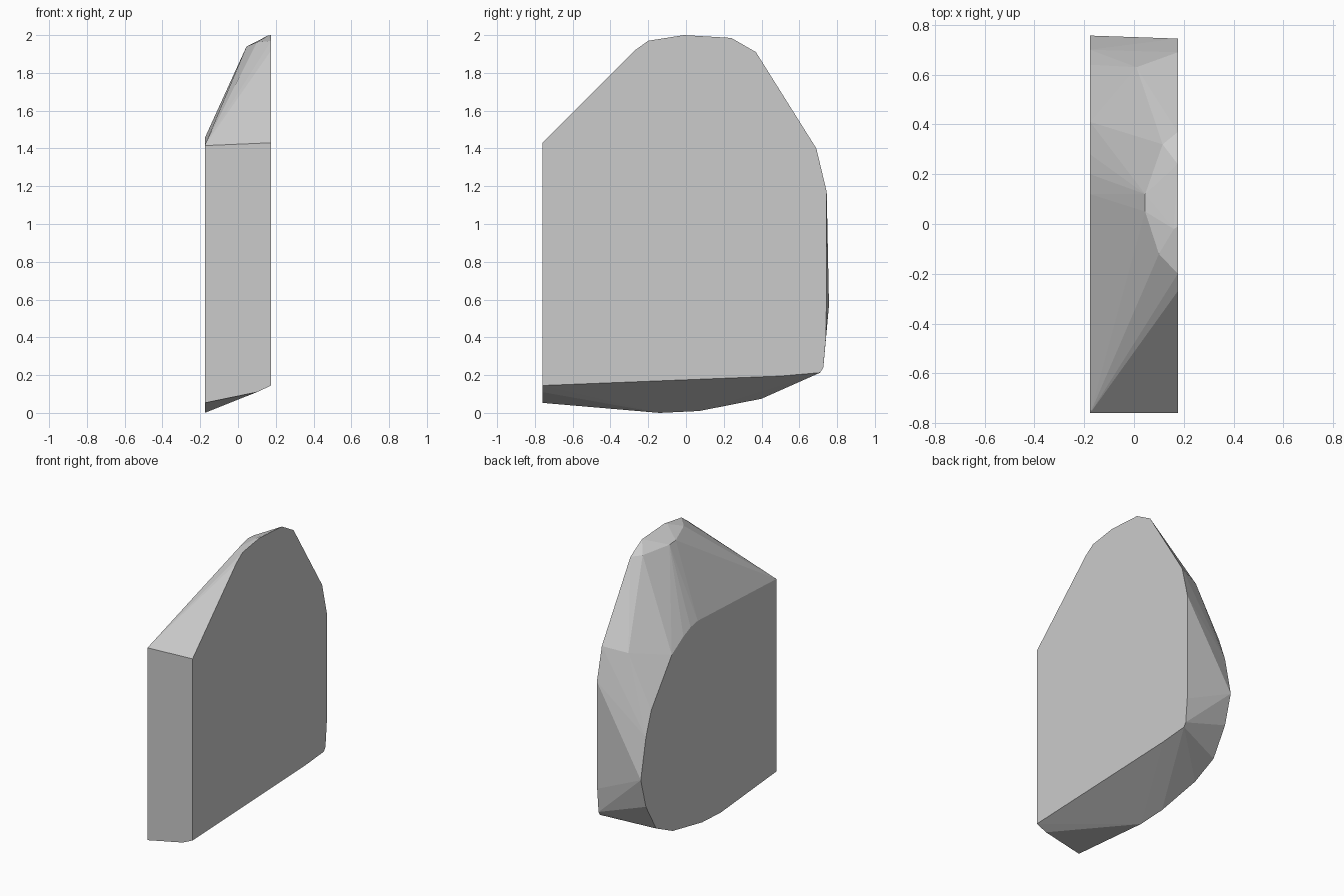
import bpy, bmesh

if "Cube" in bpy.data.objects:
    bpy.data.objects.remove(bpy.data.objects["Cube"])

# Flat outlines (y, z) of the two broad sides of the chipped slab
HALF = 0.176
RIGHT_SIDE = [(-0.76, 0.145), (-0.76, 1.43), (-0.27, 1.92), (-0.20, 1.97),
              (-0.01, 2.0), (0.24, 1.985), (0.37, 1.91), (0.69, 1.40),
              (0.745, 1.17), (0.742, 0.41), (0.727, 0.24), (0.71, 0.213),
              (0.50, 0.195)]
LEFT_SIDE = [(-0.76, 0.053), (-0.76, 1.415), (0.12, 1.455), (0.20, 1.44),
             (0.28, 1.405), (0.41, 1.325), (0.64, 1.02), (0.70, 0.85),
             (0.757, 0.57), (0.70, 0.36), (0.585, 0.163), (0.40, 0.075),
             (0.07, 0.01), (-0.14, 0.0)]
# Corners on the bevelled rim between the sides
RIM = [(0.045, 0.12, 1.935), (0.045, 0.05, 1.94), (0.10, -0.12, 1.962),
       (0.16, -0.02, 1.998), (0.115, 0.32, 1.918), (0.01, 0.63, 1.372),
       (0.10, -0.76, 0.11)]

corners = ([(HALF, y, z) for y, z in RIGHT_SIDE]
           + [(-HALF, y, z) for y, z in LEFT_SIDE] + RIM)

# Wrap the corners in a faceted convex shell
bm = bmesh.new()
for co in corners:
    bm.verts.new(co)
hull = bmesh.ops.convex_hull(bm, input=bm.verts[:], use_existing_faces=False)
loose = [v for v in bm.verts if not v.link_faces]
bmesh.ops.delete(bm, geom=loose, context='VERTS')
bmesh.ops.dissolve_limit(bm, angle_limit=0.005, verts=bm.verts[:], edges=bm.edges[:])
bmesh.ops.recalc_face_normals(bm, faces=bm.faces[:])

mesh = bpy.data.meshes.new("stone_slab")
bm.to_mesh(mesh)
bm.free()
slab = bpy.data.objects.new("stone_slab", mesh)
bpy.context.collection.objects.link(slab)

# Plain grey stone
grey = bpy.data.materials.new("stone_grey")
grey.diffuse_color = (0.6, 0.6, 0.6, 1.0)
grey.use_nodes = True
grey.node_tree.nodes["Principled BSDF"].inputs["Base Color"].default_value = grey.diffuse_color
mesh.materials.append(grey)
